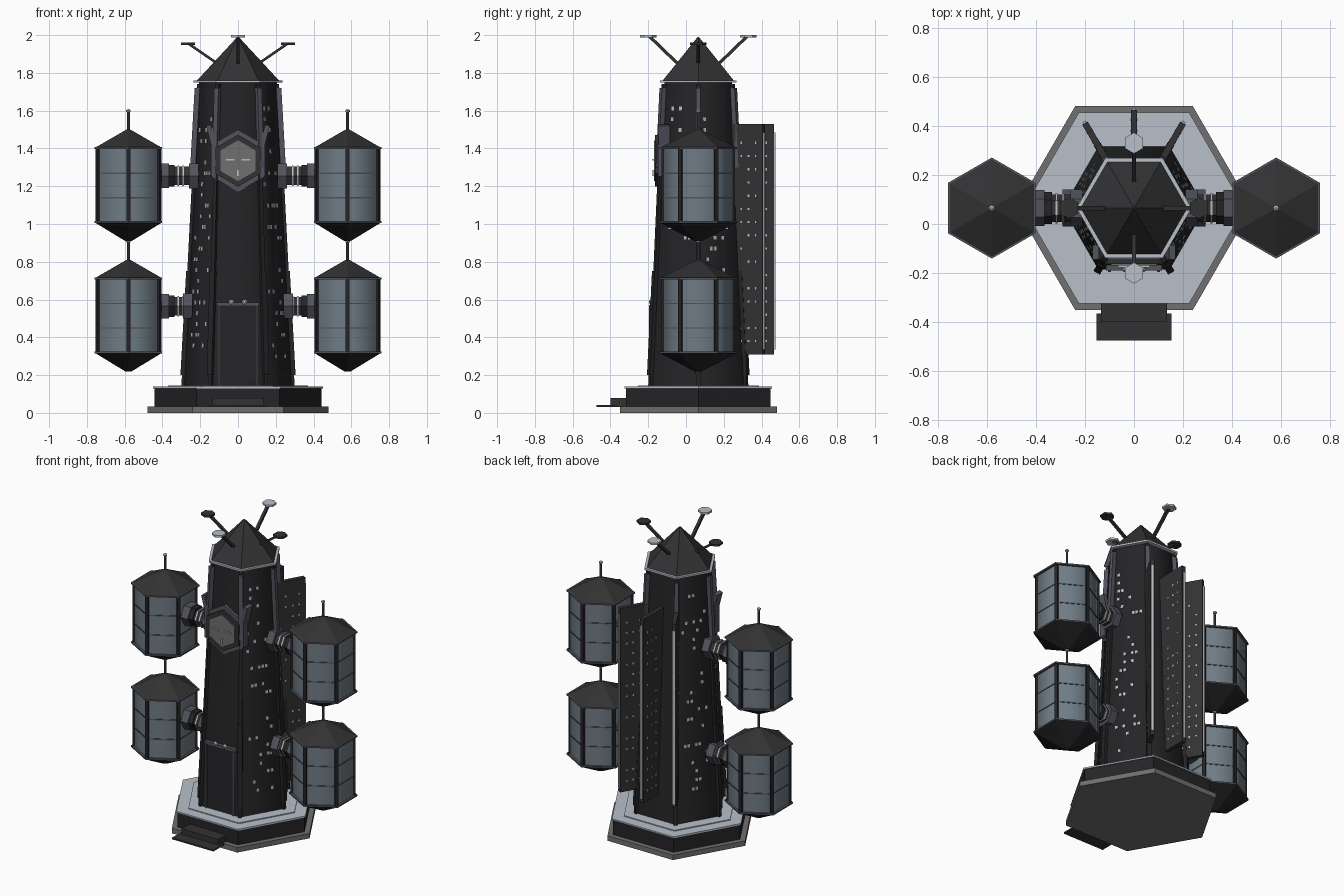
import bpy, bmesh, math, random
from mathutils import Vector, Matrix

if "Cube" in bpy.data.objects:
    bpy.data.objects.remove(bpy.data.objects["Cube"])

random.seed(4)
CY = 0.065                      # tower axis sits slightly behind the origin
C = Vector((0, CY, 0))
COS30 = math.cos(math.pi / 6)


def mat(name, *rgb):
    m = bpy.data.materials.new(name)
    m.diffuse_color = (*rgb, 1)
    m.use_nodes = True
    m.node_tree.nodes["Principled BSDF"].inputs["Base Color"].default_value = m.diffuse_color
    return m


DARK = mat("dark", 0.018, 0.018, 0.02)
ROOF = mat("roof", 0.032, 0.032, 0.034)
TRIM = mat("trim", 0.085, 0.085, 0.11)
TANK = mat("tank", 0.16, 0.2, 0.235)
PALE = mat("pale", 0.48, 0.53, 0.59)
STONE = mat("stone", 0.16, 0.16, 0.16)
LIT = mat("lit", 0.5, 0.52, 0.54)


def finish(name, bm, m, smooth=False):
    bmesh.ops.recalc_face_normals(bm, faces=bm.faces[:])
    me = bpy.data.meshes.new(name)
    bm.to_mesh(me)
    bm.free()
    me.materials.append(m)
    ob = bpy.data.objects.new(name, me)
    bpy.context.collection.objects.link(ob)
    if smooth:
        bpy.context.view_layer.objects.active = ob
        ob.select_set(True)
        bpy.ops.object.shade_smooth_by_angle(angle=math.radians(65))
        ob.select_set(False)
    return ob


def lathe(name, profile, m, at=C, rot=0.0, axis='Z', n=6, smooth=False):
    """Stack of n-sided rings (radius, height), capped, along an axis."""
    turn = {'Z': Matrix(), 'X': Matrix.Rotation(math.pi / 2, 4, 'Y'),
            'Y': Matrix.Rotation(math.pi / 2, 4, 'X')}[axis]
    bm = bmesh.new()
    rings = []
    for r, h in profile:
        rings.append([bm.verts.new(Vector(at) + turn @ Vector((
            r * math.cos(rot + 2 * math.pi * i / n),
            r * math.sin(rot + 2 * math.pi * i / n), h))) for i in range(n)])
    for a, b in zip(rings, rings[1:]):
        for i in range(n):
            bm.faces.new((a[i], a[(i + 1) % n], b[(i + 1) % n], b[i]))
    bm.faces.new(rings[0])
    bm.faces.new(rings[-1])
    return finish(name, bm, m, smooth)


def add_box(bm, centre, size, yaw=0.0, tilt=0.0):
    M = (Matrix.Translation(centre) @ Matrix.Rotation(yaw, 4, 'Z')
         @ Matrix.Rotation(tilt, 4, 'Y') @ Matrix.Diagonal((*size, 1)))
    bmesh.ops.create_cube(bm, size=1, matrix=M)


def box(name, centre, size, m, yaw=0.0, tilt=0.0):
    bm = bmesh.new()
    add_box(bm, centre, size, yaw, tilt)
    return finish(name, bm, m)


def beam(name, a, b, w, d, m, yaw=0.0):
    """Rectangular bar from a to b with horizontal ends turned by yaw."""
    u = Matrix.Rotation(yaw, 3, 'Z')
    bm = bmesh.new()
    ends = [[bm.verts.new(Vector(p) + u @ Vector((sx * w / 2, sy * d / 2, 0)))
             for sx, sy in ((-1, -1), (1, -1), (1, 1), (-1, 1))] for p in (a, b)]
    for i in range(4):
        j = (i + 1) % 4
        bm.faces.new((ends[0][i], ends[0][j], ends[1][j], ends[1][i]))
    bm.faces.new(ends[0])
    bm.faces.new(ends[1])
    return finish(name, bm, m)


def radius(z):                  # tower corner radius at a height
    return 0.29 - (z - 0.14) / 1.61 * 0.083


def polar(r, a, z):
    return Vector((r * math.cos(a), CY + r * math.sin(a), z))


# Stepped hexagonal base and entrance steps
lathe("base_plinth", [(0.48, 0), (0.48, 0.033)], STONE)
lathe("base_drum", [(0.442, 0.033), (0.442, 0.13)], DARK)
lathe("base_deck", [(0.45, 0.13), (0.45, 0.14)], PALE)
lathe("base_inner_deck", [(0.37, 0.14), (0.37, 0.146)], PALE)
box("upper_step", (0, -0.355, 0.055), (0.27, 0.09, 0.045), ROOF)
box("lower_step", (0, -0.42, 0.036), (0.305, 0.11, 0.01), ROOF)

# Tapered tower, cap rim and pointed roof
lathe("tower", [(0.29, 0.14), (0.207, 1.75)], DARK, smooth=True)
lathe("roof_rim", [(0.235, 1.748), (0.235, 1.76)], PALE)
lathe("roof", [(0.217, 1.76), (0.004, 1.99)], ROOF)

# Corner ribs with heavier upper sections
for i in range(6):
    a = i * math.pi / 3
    beam("corner_rib", polar(radius(0.14), a, 0.14), polar(radius(1.74), a, 1.74),
         0.02, 0.022, DARK, a)
    beam("upper_rib", polar(radius(1.3) + 0.01, a, 1.3),
         polar(radius(1.72) + 0.008, a, 1.72), 0.026, 0.026, TRIM, a)
    beam("lower_rib", polar(radius(0.2) + 0.008, a, 0.2),
         polar(radius(0.75) + 0.006, a, 0.75), 0.02, 0.03, DARK, a)

# Four roof antennas with hexagonal dishes
for i in range(4):
    a = i * math.pi / 2
    top = 1.95 if i % 2 == 0 else 1.99
    m = ROOF if i % 2 == 0 else PALE
    beam("antenna_arm", polar(0.11, a, 1.85), polar(0.255, a, top), 0.024, 0.018, ROOF, a)
    lathe("antenna_dish", [(0.043, top - 0.003), (0.043, top + 0.01)], m,
          at=polar(0.265, a, 0), rot=math.pi / 6)

# Three rear fins with pale edge strips and small windows
bm = bmesh.new()
for deg in (60, 90, 120):
    a = math.radians(deg)
    box("rear_fin", polar(0.275, a, 0.92), (0.25, 0.026, 1.22), ROOF, a)
    box("fin_edge_strip", polar(0.402, a, 0.91), (0.012, 0.014, 1.15), LIT, a)
    for row in range(16):
        for col in range(3):
            if random.random() < 0.7:
                add_box(bm, polar(0.27 + col * 0.045, a, 0.38 + row * 0.07),
                        (0.01, 0.029, 0.012), a)
finish("fin_windows", bm, LIT)

# Scattered windows on the diagonal tower faces
bm = bmesh.new()
for deg in (30, 150, 210, 330):
    a = math.radians(deg)
    for row in range(24):
        for col in range(-3, 4):
            if random.random() < 0.2:
                z = 0.3 + row * 0.057
                p = polar(radius(z) * COS30, a, z)
                p += Vector((-math.sin(a), math.cos(a), 0)) * col * 0.024
                add_box(bm, p, (0.006, 0.016, 0.02), a, -0.045)
finish("tower_windows", bm, LIT)

# Front door with frame, lintel and lamps
box("door", (0, -0.13, 0.355), (0.19, 0.11, 0.43), DARK)
box("door_lintel", (0, -0.14, 0.577), (0.23, 0.1, 0.016), TRIM)
for s in (-1, 1):
    box("door_jamb", (s * 0.1, -0.135, 0.355), (0.012, 0.12, 0.43), TRIM)
    lathe("door_lamp", [(0.006, 0), (0.014, 0.005), (0.014, 0.012), (0.006, 0.018)],
          LIT, at=(s * 0.035, -0.178, 0.588), axis='Y', n=10)

# Hexagonal front badge: backing, frame, panel and three small bars
for name, r, y0, y1, m in (("badge_backing", 0.165, 0.1, 0.147, TRIM),
                           ("badge_frame", 0.137, 0.14, 0.163, ROOF),
                           ("badge_panel", 0.108, 0.15, 0.17, STONE)):
    lathe(name, [(r, y0), (r, y1)], m, at=(0, 0, 1.335), axis='Y', rot=math.pi / 6)
for s in (-1, 1):
    box("badge_bar", (s * 0.042, -0.171, 1.34), (0.045, 0.012, 0.008), LIT)
    box("badge_bracket", (s * 0.14, -0.115, 1.46), (0.026, 0.06, 0.13), TRIM, 0, s * 0.25)
box("badge_drop_bar", (0, -0.171, 1.27), (0.01, 0.012, 0.03), LIT)

# Hanging tanks on both sides, two levels, with hexagonal connectors
R30 = math.pi / 6
for s in (-1, 1):
    for z in (0.22, 0.91):
        at = Vector((s * 0.58, CY, z))
        lathe("tank_body", [(0.19, 0.1), (0.19, 0.49)], TANK, at, R30, smooth=True)
        lathe("tank_underside", [(0.02, 0), (0.2, 0.095)], DARK, at, R30)
        lathe("tank_roof", [(0.202, 0.495), (0.012, 0.59)], ROOF, at, R30)
        for h in (0.095, 0.487):
            lathe("tank_rim", [(0.206, h), (0.206, h + 0.01)], TRIM, at, R30)
        for h in (0.226, 0.356):
            lathe("tank_band", [(0.194, h), (0.194, h + 0.007)], TRIM, at, R30)
        for i in range(6):
            a = R30 + i * math.pi / 3
            box("tank_post", at + Vector((0.189 * math.cos(a), 0.189 * math.sin(a), 0.295)),
                (0.012, 0.022, 0.385), DARK, a)
        lathe("tank_mast", [(0.007, 0.58), (0.007, 0.685)], TRIM, at, n=8)
        lathe("mast_ball", [(0.004, 0.678), (0.012, 0.684), (0.012, 0.692), (0.004, 0.698)],
              LIT, at, n=8)

        # Connector: collar, tube, rings and docking block
        hub = Vector((0, CY, z + 0.345))
        inner = radius(z + 0.345) * 0.9
        for name, r, x0, x1, m in (("connector_collar", 0.076, inner, inner + 0.05, TRIM),
                                   ("connector_tube", 0.056, inner, 0.42, ROOF),
                                   ("connector_ring", 0.062, 0.285, 0.294, LIT),
                                   ("connector_ring", 0.062, 0.312, 0.321, LIT),
                                   ("connector_clamp", 0.066, 0.335, 0.365, DARK),
                                   ("docking_block", 0.074, 0.365, 0.42, TRIM)):
            lathe(name, [(r, s * x0), (r, s * x1)], m, hub, R30, axis='X')
